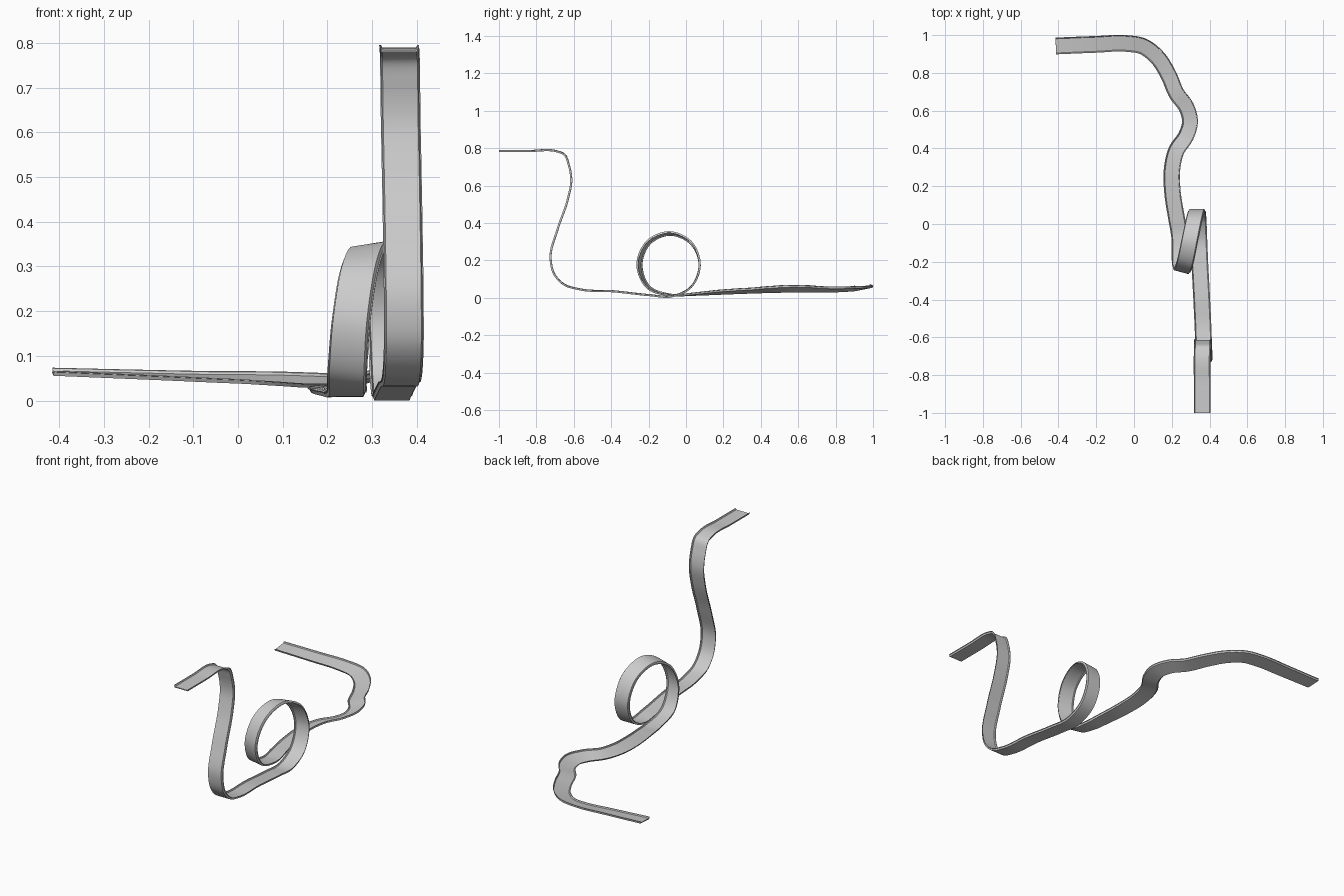
import bpy, bmesh, math
from mathutils import Vector

if "Cube" in bpy.data.objects:
    bpy.data.objects.remove(bpy.data.objects["Cube"])

# Path stations: x, y, z, bank (slope of the right edge toward the deck normal)
drop = [(.361, -1, .783, 0), (.361, -.84, .783, 0), (.361, -.69, .781, 0),
        (.362, -.654, .767, 0), (.363, -.629, .71, 0), (.364, -.616, .63, 0),
        (.366, -.634, .53, 0), (.369, -.69, .365, 0), (.371, -.727, .21, 0),
        (.371, -.706, .125, 0), (.369, -.655, .071, 0), (.366, -.565, .043, 0),
        (.358, -.39, .033, 0), (.348, -.2, .013, 0)]
# Vertical loop, drifting sideways
loop = []
for deg, x, bank in [(5, .343, 0), (45, .339, 0), (90, .333, 0), (135, .318, -.08),
                     (180, .294, -.16), (225, .27, -.22), (270, .251, -.27), (315, .243, -.15)]:
    a = math.radians(deg)
    loop.append((x, -.088 + .164 * math.sin(a), .177 - .171 * math.cos(a), bank))
# Banked snaking run-out
runout = [(.241, -.06, .012, 0), (.226, .03, .017, .08), (.205, .17, .027, .2),
          (.202, .28, .033, .24), (.227, .39, .038, .26), (.277, .465, .042, .33),
          (.299, .54, .046, .38), (.278, .622, .046, .36), (.228, .69, .043, .3),
          (.184, .79, .042, .26), (.122, .886, .045, .24), (.048, .942, .048, .22),
          (-.04, .957, .05, .18), (-.2, .952, .055, .13), (-.414, .943, .062, .08)]
pts = drop + loop + runout
loop_end = len(drop) + len(loop)


def sample(pts, steps=8):
    """Cubic Hermite through the stations with chord-length tangents."""
    P = [Vector(p) for p in pts]
    n = len(P)
    d = [(P[i + 1].xyz - P[i].xyz).length for i in range(n - 1)]
    s = [(P[i + 1] - P[i]) / d[i] for i in range(n - 1)]
    m = [s[0]] + [(s[i - 1] * d[i] + s[i] * d[i - 1]) / (d[i] + d[i - 1])
                  for i in range(1, n - 1)] + [s[-1]]
    out = []
    for i in range(n - 1):
        for k in range(steps + (i == n - 2)):
            t = k / steps
            out.append((i, P[i] * (2*t**3 - 3*t*t + 1) + P[i + 1] * (3*t*t - 2*t**3)
                        + m[i] * d[i] * (t**3 - 2*t*t + t) + m[i + 1] * d[i] * (t**3 - t*t)))
    return out


# Track cross-section: flat deck with small flared rims
half = [(.0375, .002), (.0405, .0075), (.0445, .0085), (.0445, .0065), (.042, .0055), (.039, -.003)]
profile = half + [(-u, v) for u, v in reversed(half)]

bm = bmesh.new()
S = sample(pts)
rings = []
for j, (i, p) in enumerate(S):
    T = (S[min(j + 1, len(S) - 1)][1].xyz - S[max(j - 1, 0)][1].xyz).normalized()
    side = Vector((1, 0, 0)) if i < loop_end else T.cross(Vector((0, 0, 1)))
    side = (side - T * side.dot(T)).normalized()
    N = side.cross(T)
    R = (side + N * p.w).normalized()
    N = R.cross(T)
    rings.append([bm.verts.new(p.xyz + R * u + N * v) for u, v in profile])
n = len(profile)
for a, b in zip(rings, rings[1:]):
    for k in range(n):
        bm.faces.new((a[k], a[(k + 1) % n], b[(k + 1) % n], b[k]))
bm.faces.new(rings[0])
bm.faces.new(rings[-1])
bmesh.ops.recalc_face_normals(bm, faces=bm.faces)
# Rest on the ground
low = min(v.co.z for v in bm.verts)
bmesh.ops.translate(bm, vec=(0, 0, -low), verts=bm.verts)

mesh = bpy.data.meshes.new("track_ribbon")
bm.to_mesh(mesh)
bm.free()
track = bpy.data.objects.new("track_ribbon", mesh)
bpy.context.collection.objects.link(track)
bpy.context.view_layer.objects.active = track
track.select_set(True)
bpy.ops.object.shade_smooth_by_angle(angle=math.radians(30))
